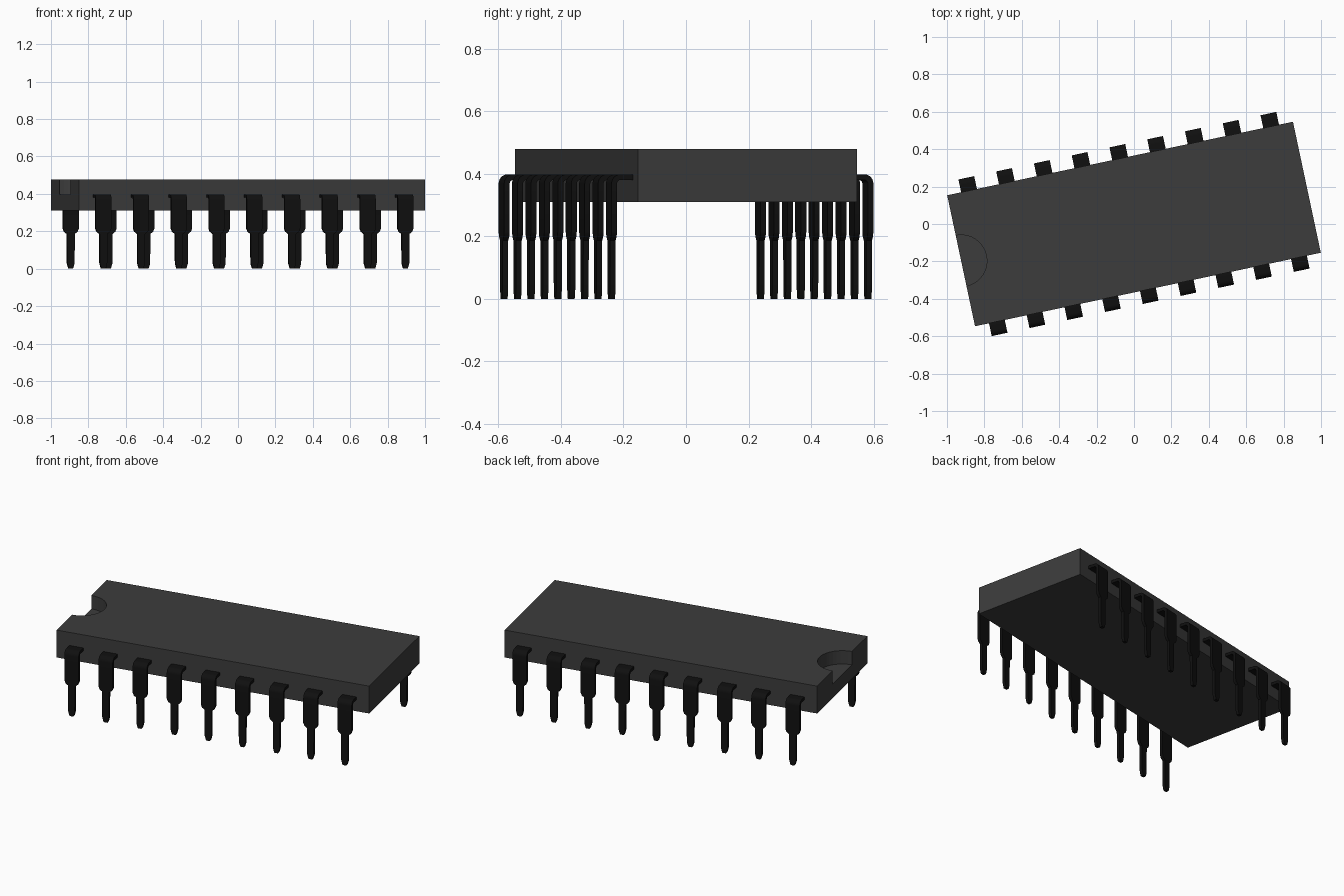
import bpy, bmesh
from math import radians, sin, cos, pi
from mathutils import Matrix

if "Cube" in bpy.data.objects:
    bpy.data.objects.remove(bpy.data.objects["Cube"])

TURN = Matrix.Rotation(radians(12), 4, 'Z')
L, W = 1.89, 0.716            # body length and width
Z0, SEAM, Z1 = 0.31, 0.393, 0.478
PINS, PITCH, T = 9, 0.2064, 0.018


def material(name, v):
    m = bpy.data.materials.new(name)
    m.diffuse_color = (v, v, v, 1)
    m.use_nodes = True
    m.node_tree.nodes["Principled BSDF"].inputs["Base Color"].default_value = m.diffuse_color
    return m


def add_object(name, mesh, matrix):
    ob = bpy.data.objects.new(name, mesh)
    bpy.context.collection.objects.link(ob)
    ob.matrix_world = matrix
    return ob


def smooth(ob, angle=35):
    bpy.ops.object.select_all(action='DESELECT')
    ob.select_set(True)
    bpy.context.view_layer.objects.active = ob
    bpy.ops.object.shade_smooth_by_angle(angle=radians(angle))


def make_mesh(name, bm, mat=None):
    bmesh.ops.recalc_face_normals(bm, faces=bm.faces)
    me = bpy.data.meshes.new(name)
    bm.to_mesh(me)
    bm.free()
    if mat:
        me.materials.append(mat)
    return me


body_mat = material("dark_plastic", 0.045)
pin_mat = material("black_metal", 0.005)

# chip body, with a loop at the moulding seam
bm = bmesh.new()
bmesh.ops.create_cube(bm, size=1, matrix=Matrix.Translation((0, 0, (Z0 + Z1) / 2))
                      @ Matrix.Diagonal((L, W, Z1 - Z0, 1)))
bmesh.ops.bisect_plane(bm, geom=bm.verts[:] + bm.edges[:] + bm.faces[:],
                       plane_co=(0, 0, SEAM), plane_no=(0, 0, 1))
body = add_object("chip_body", make_mesh("chip_body", bm, body_mat), TURN)

# half-round orientation notch, cut down to the seam
bm = bmesh.new()
bmesh.ops.create_cone(bm, cap_ends=True, segments=40, radius1=0.138, radius2=0.138, depth=0.2,
                      matrix=Matrix.Translation((-L / 2, 0, SEAM + 0.003 + 0.1)))
cutter = add_object("notch_cutter", make_mesh("notch_cutter", bm), TURN)
cutter.hide_render = True
cutter.display_type = 'WIRE'

smooth(body)
cut = body.modifiers.new("notch", 'BOOLEAN')
cut.operation = 'DIFFERENCE'
cut.solver = 'EXACT'
cut.object = cutter
bpy.context.view_layer.objects.active = body
bpy.ops.object.modifier_apply(modifier=cut.name)
bpy.data.objects.remove(cutter)

# pin: a bent strip, path points are (y, z, normal angle, half width)
OUT, TOP, R = 0.428, 0.398, 0.03
path = [(W / 2 - 0.015, TOP - T / 2, pi / 2, 0.043)]
for i in range(7):
    a = pi / 2 * (1 - i / 6)
    r = R - T / 2
    path.append((OUT - R + r * cos(a), TOP - R + r * sin(a), a, 0.043))
for z, hw in [(0.215, 0.043), (0.198, 0.036), (0.186, 0.021), (0.03, 0.02), (0.008, 0.014), (0.0, 0.011)]:
    path.append((OUT - T / 2, z, 0, hw))

bm = bmesh.new()
rings = []
for y, z, a, hw in path:
    dy, dz = cos(a) * T / 2, sin(a) * T / 2
    rings.append([bm.verts.new((sx * hw, y + s * dy, z + s * dz))
                  for sx, s in ((-1, -1), (1, -1), (1, 1), (-1, 1))])
for r1, r2 in zip(rings, rings[1:]):
    for k in range(4):
        bm.faces.new((r1[k], r1[(k + 1) % 4], r2[(k + 1) % 4], r2[k]))
bm.faces.new(rings[0])
bm.faces.new(rings[-1])
pin_mesh = make_mesh("pin", bm, pin_mat)

# two opposite rows of pins sharing one mesh
for side, turn in (("back", 0), ("front", pi)):
    for i in range(PINS):
        x = (i - (PINS - 1) / 2) * PITCH
        ob = add_object(f"{side}_pin_{i + 1}", pin_mesh,
                        TURN @ Matrix.Rotation(turn, 4, 'Z') @ Matrix.Translation((x, 0, 0)))
smooth(ob)
